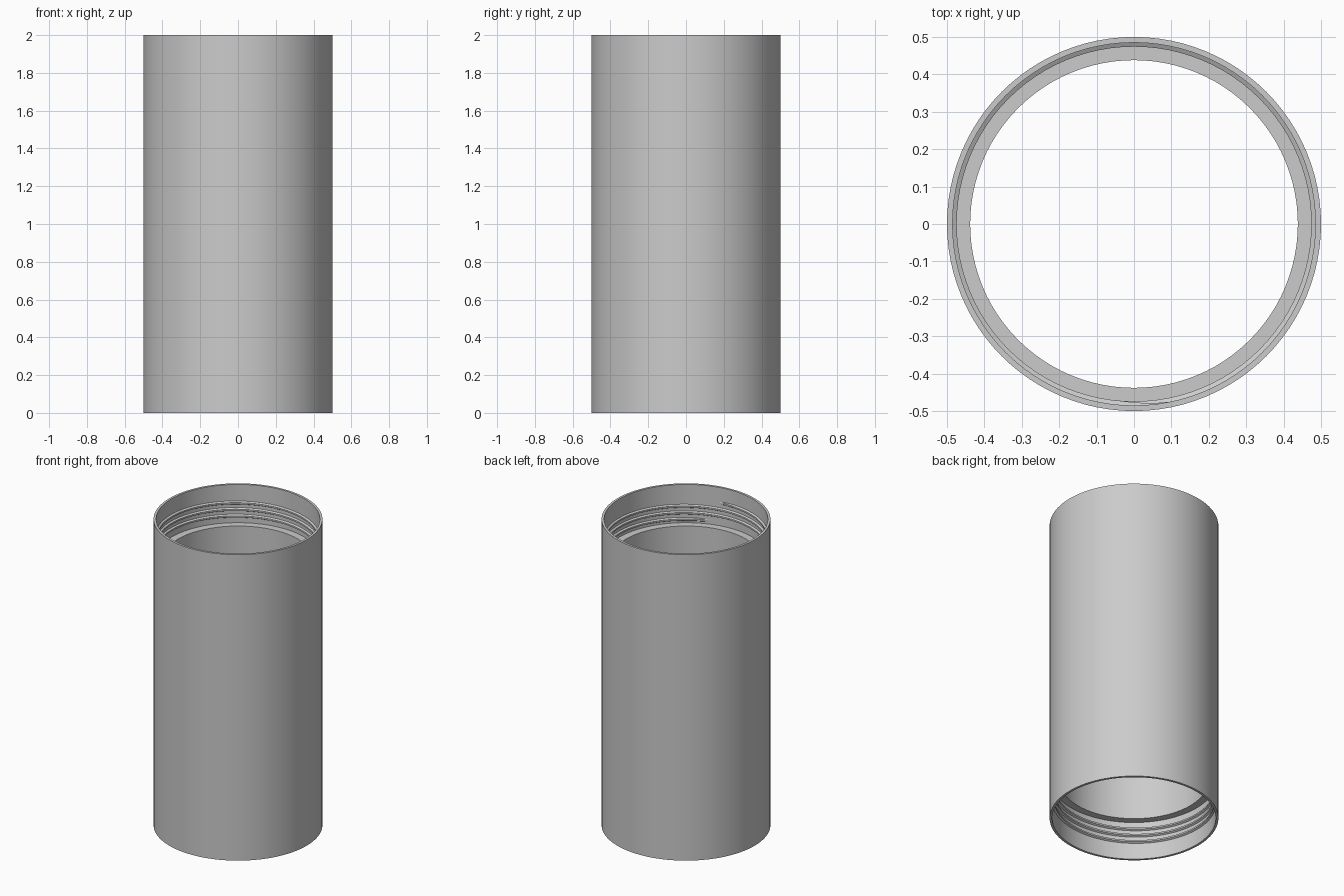
import bpy, bmesh, math

cube = bpy.data.objects.get("Cube")
if cube:
    bpy.data.objects.remove(cube, do_unlink=True)

SIDES = 96
HEIGHT = 2.0
OUTER, SOCKET, BORE = 0.5, 0.485, 0.438
SOCKET_DEPTH = 0.25

grey = bpy.data.materials.new("plain_grey")
grey.use_nodes = True
colour = (0.6, 0.6, 0.6, 1)
grey.diffuse_color = colour
grey.node_tree.nodes["Principled BSDF"].inputs["Base Color"].default_value = colour


def sweep(name, rings, closed):
    """Skin a list of equal cross-sections into a smooth-shaded object."""
    bm = bmesh.new()
    loops = [[bm.verts.new(p) for p in ring] for ring in rings]
    pairs = list(zip(loops, loops[1:]))
    if closed:
        pairs.append((loops[-1], loops[0]))
    for a, b in pairs:
        for i in range(len(a)):
            j = (i + 1) % len(a)
            bm.faces.new((a[i], a[j], b[j], b[i]))
    if not closed:
        bm.faces.new(loops[0])
        bm.faces.new(loops[-1])
    bmesh.ops.recalc_face_normals(bm, faces=bm.faces)
    mesh = bpy.data.meshes.new(name)
    bm.to_mesh(mesh)
    bm.free()
    mesh.materials.append(grey)
    obj = bpy.data.objects.new(name, mesh)
    bpy.context.collection.objects.link(obj)
    bpy.ops.object.select_all(action='DESELECT')
    obj.select_set(True)
    bpy.context.view_layer.objects.active = obj
    bpy.ops.object.shade_smooth_by_angle(angle=math.radians(30))
    return obj


def ring_at(profile, angle):
    return [(r * math.cos(angle), r * math.sin(angle), z) for r, z in profile]


# Tube with a wider socket at each end
low, high = SOCKET_DEPTH, HEIGHT - SOCKET_DEPTH
tube_profile = [(OUTER, 0), (OUTER, HEIGHT), (SOCKET, HEIGHT), (SOCKET, high),
                (BORE, high), (BORE, low), (SOCKET, low), (SOCKET, 0)]
sweep("tube_body", [ring_at(tube_profile, math.tau * i / SIDES) for i in range(SIDES)], True)

# Internal screw threads, right-handed, with run-in and run-out
TURNS, PITCH, START = 3, 0.043, math.radians(-75)
ROOT, CREST = 0.49, 0.474


def thread(name, flip):
    rings = []
    steps = TURNS * SIDES
    for i in range(steps + 1):
        turn = i / SIDES
        fade = min(1, 0.15 + i / 6, 0.15 + (steps - i) / 6)
        crest = ROOT - (ROOT - CREST) * fade
        z = HEIGHT - 0.1 - PITCH * turn
        profile = [(ROOT, z + 0.014), (crest, z + 0.005), (crest, z - 0.005), (ROOT, z - 0.014)]
        ring = ring_at(profile, START - math.tau * turn)
        if flip:  # half turn about x keeps the handedness
            ring = [(x, -y, HEIGHT - h) for x, y, h in ring]
        rings.append(ring)
    sweep(name, rings, False)


thread("top_thread", False)
thread("bottom_thread", True)
